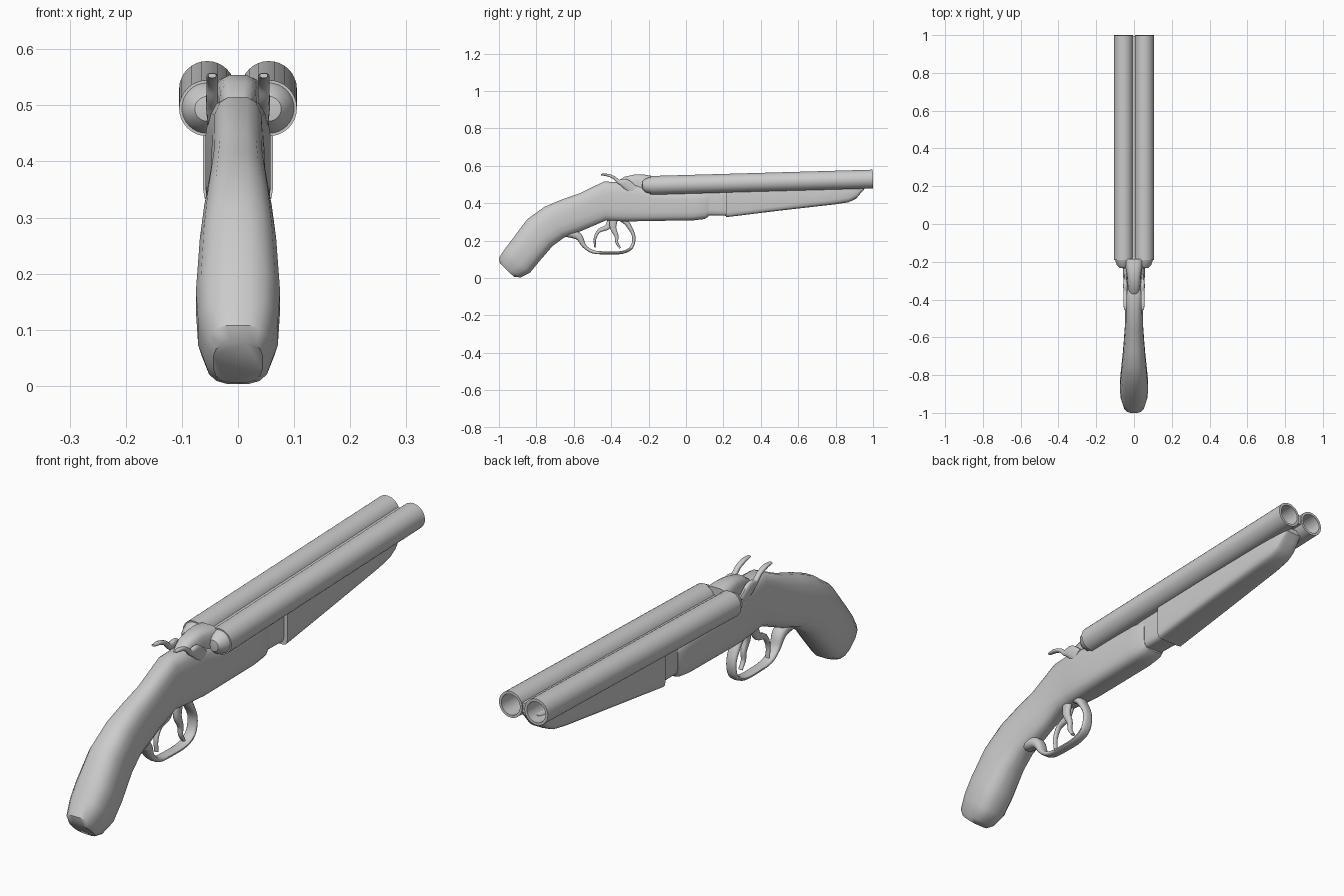
import bpy, bmesh, math
from mathutils import Vector, Matrix

if "Cube" in bpy.data.objects:
    bpy.data.objects.remove(bpy.data.objects["Cube"])


def finish(bm, name, angle=40):
    bmesh.ops.remove_doubles(bm, verts=bm.verts, dist=1e-5)
    bmesh.ops.recalc_face_normals(bm, faces=bm.faces)
    me = bpy.data.meshes.new(name)
    bm.to_mesh(me)
    bm.free()
    ob = bpy.data.objects.new(name, me)
    bpy.context.collection.objects.link(ob)
    bpy.ops.object.select_all(action='DESELECT')
    ob.select_set(True)
    bpy.context.view_layer.objects.active = ob
    bpy.ops.object.shade_smooth_by_angle(angle=math.radians(angle))
    return ob


def spow(v, e):
    return math.copysign(abs(v) ** e, v)


def loft(name, stations, x=0.0, sides=16, angle=40):
    """Skin superellipse rings: (top y, top z, bottom y, bottom z, half width, squareness)."""
    bm = bmesh.new()
    rings = []
    for ty, tz, by, bz, w, n in stations:
        ring = []
        for i in range(sides):
            a = 2 * math.pi * (i + .5) / sides
            c, s = spow(math.cos(a), 2 / n), spow(math.sin(a), 2 / n)
            s /= spow(math.sin(math.pi / 2 - math.pi / sides), 2 / n)
            c /= spow(math.cos(math.pi / sides), 2 / n)
            f = (s + 1) / 2
            ring.append(bm.verts.new((x + w * c, by + (ty - by) * f, bz + (tz - bz) * f)))
        rings.append(ring)
    for a, b in zip(rings, rings[1:]):
        for i in range(sides):
            j = (i + 1) % sides
            bm.faces.new((a[i], a[j], b[j], b[i]))
    bm.faces.new(rings[0])
    bm.faces.new(rings[-1])
    return finish(bm, name, angle)


def strap(name, pts, x=0.0, steps=4):
    """Bar swept along a smooth side-view path of (y, z, thickness, half width)."""
    p = [Vector(q) for q in pts]
    p = [2 * p[0] - p[1]] + p + [2 * p[-1] - p[-2]]
    path = []
    for i in range(1, len(p) - 2):
        a, b, c, d = p[i - 1:i + 3]
        for k in range(steps):
            t = k / steps
            path.append(.5 * (2 * b + (c - a) * t + (2 * a - 5 * b + 4 * c - d) * t * t
                              + (3 * b - a - 3 * c + d) * t ** 3))
    path.append(p[-2])
    st = []
    for i, q in enumerate(path):
        d = path[min(i + 1, len(path) - 1)] - path[max(i - 1, 0)]
        n = Vector((-d[1], d[0])).normalized() * q[2] / 2
        st.append((q[0] + n.x, q[1] + n.y, q[0] - n.x, q[1] - n.y, q[3], 2.6))
    return loft(name, st, x, 12, 50)


def lathe(name, profile, matrix, sides=32):
    bm = bmesh.new()
    vs = [bm.verts.new((r, t, 0)) for r, t in profile]
    es = [bm.edges.new(e) for e in zip(vs, vs[1:])]
    bmesh.ops.spin(bm, geom=vs + es, cent=(0, 0, 0), axis=(0, 1, 0),
                   angle=2 * math.pi, steps=sides, use_merge=True)
    bm.transform(matrix)
    return finish(bm, name, 35)


# Stock and receiver in one flowing body
loft("stock_and_receiver", [
    (-.995, .078, -.92, .006, .044, 2.8),
    (-1.0, .108, -.885, .003, .058, 2.8),
    (-.965, .16, -.835, .027, .071, 2.8),
    (-.925, .212, -.783, .09, .075, 2.7),
    (-.85, .313, -.714, .17, .068, 2.7),
    (-.757, .38, -.65, .217, .06, 2.7),
    (-.67, .417, -.59, .238, .054, 2.7),
    (-.57, .452, -.516, .27, .048, 2.8),
    (-.44, .515, -.43, .307, .046, 3.2),
    (-.35, .513, -.35, .303, .052, 3.6),
    (-.27, .50, -.27, .303, .058, 4),
    (-.17, .47, -.17, .305, .058, 4),
    (.04, .465, .04, .308, .058, 4),
    (.10, .46, .10, .315, .056, 4),
    (.12, .45, .12, .328, .05, 4)])

# Raised breech between the hammers and barrels
loft("breech", [
    (-.37, .513, -.37, .42, .026, 3.5),
    (-.33, .541, -.33, .42, .034, 3.5),
    (-.27, .554, -.27, .42, .038, 3.5),
    (-.22, .552, -.22, .42, .046, 3.5),
    (-.185, .546, -.185, .42, .052, 3.5)])

# Hinge block joining the receiver to the fore-end
loft("hinge_block", [(.08, .47, .08, .335, .048, 6), (.24, .47, .24, .332, .048, 6)])

# Tapered fore-end
loft("fore_end", [
    (.215, .49, .215, .325, .062, 9),
    (.50, .49, .50, .36, .060, 7),
    (.80, .50, .80, .394, .054, 5),
    (.87, .50, .87, .405, .050, 4.5),
    (.91, .50, .91, .424, .046, 4),
    (.935, .50, .935, .455, .042, 4),
    (.96, .50, .96, .482, .036, 4)])

# Twin barrels with rounded breech ends and hollow bores
tilt = math.atan2(.034, 1.19)
L = 1.19
bore = [(0, -.045), (.022, -.042), (.037, -.026), (.045, 0), (.05, 0), (.05, L),
        (.04, L), (.04, L - .5), (0, L - .5)]
for side, s in (("left", -1), ("right", 1)):
    m = Matrix.Translation((s * .055, -.19, .495)) @ Matrix.Rotation(tilt, 4, 'X')
    lathe(side + "_barrel", bore, m)
    # Hammer spur and its side plate
    strap(side + "_hammer", [(-.455, .553, .008, .007), (-.42, .55, .014, .010),
                             (-.385, .537, .016, .010), (-.36, .515, .022, .010),
                             (-.325, .505, .05, .011), (-.28, .47, .05, .008)], s * .046)

# Rib filling the gap between the barrels
loft("barrel_rib", [(-.19, .515, -.19, .475, .012, 4), (.995, .548, .995, .51, .012, 4)], sides=8)

# Trigger guard
strap("trigger_guard", [(-.64, .25, .06, .03), (-.575, .222, .04, .026), (-.545, .172, .022, .021),
                        (-.50, .141, .018, .02), (-.43, .134, .016, .02), (-.34, .137, .016, .02),
                        (-.29, .165, .017, .02), (-.28, .225, .018, .02), (-.31, .285, .026, .022),
                        (-.34, .32, .04, .024)])

# Two triggers
strap("rear_trigger", [(-.40, .31, .04, .012), (-.42, .272, .03, .012), (-.465, .252, .02, .01),
                       (-.487, .21, .014, .009), (-.485, .162, .01, .008)], -.012)
strap("front_trigger", [(-.385, .32, .045, .012), (-.39, .27, .034, .012), (-.372, .225, .022, .01),
                        (-.37, .19, .015, .009), (-.352, .16, .01, .008)], .012)
